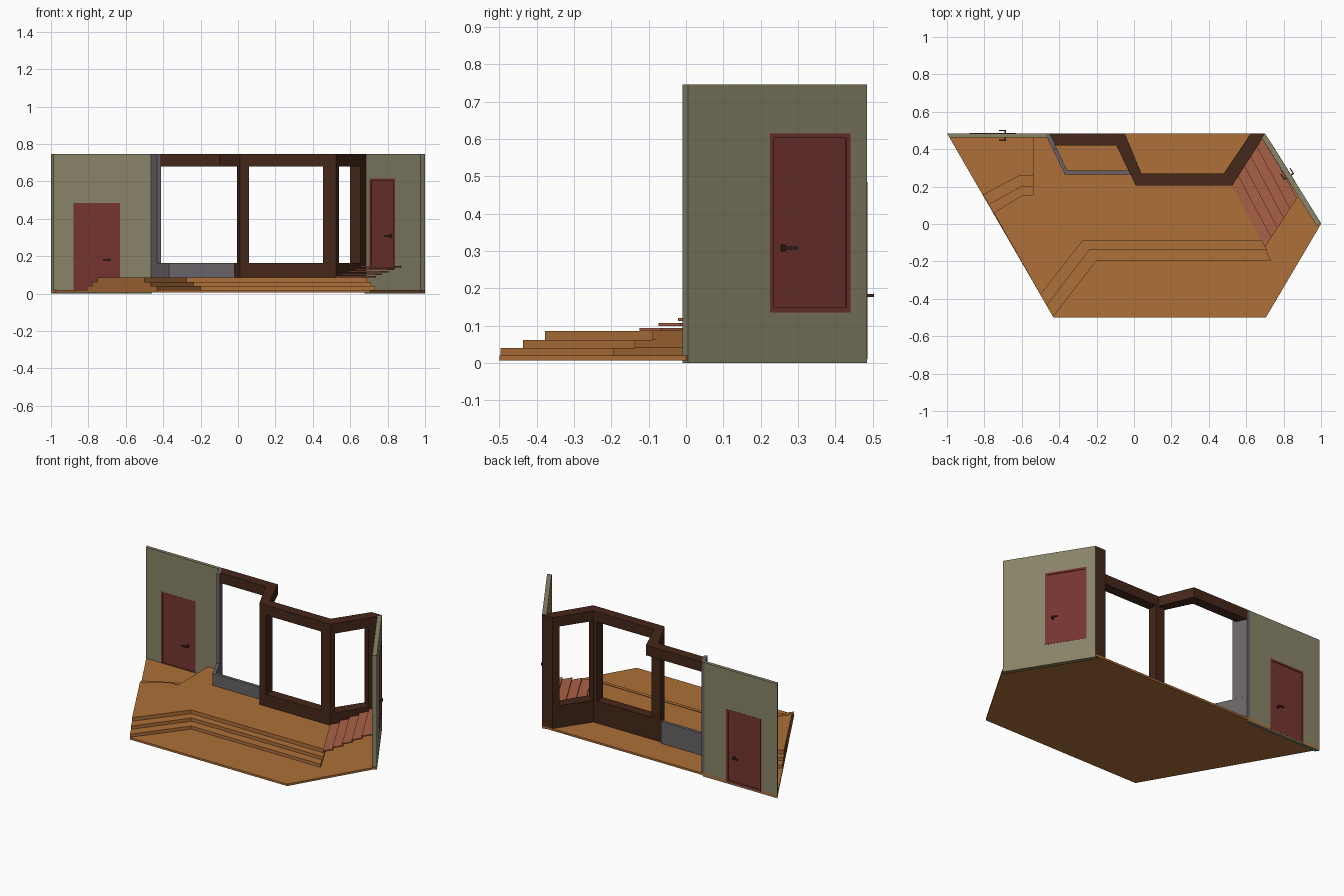
import bpy, bmesh
from mathutils import Vector

if "Cube" in bpy.data.objects:
    bpy.data.objects.remove(bpy.data.objects["Cube"])

COL = {
    "wood": (0.42, 0.16, 0.04, 1), "dark": (0.06, 0.02, 0.01, 1),
    "olive": (0.25, 0.23, 0.14, 1), "red": (0.18, 0.035, 0.03, 1),
    "brick": (0.40, 0.12, 0.06, 1), "grey": (0.14, 0.125, 0.135, 1),
    "handle": (0.05, 0.02, 0.015, 1),
}
MATS = {}
for k, c in COL.items():
    MATS[k] = bpy.data.materials.new(k)
    MATS[k].diffuse_color = c


def prism(name, layers, mat):
    """Object made of extruded outlines: layers = [(points, z0, z1), ...]"""
    bm = bmesh.new()
    for pts, z0, z1 in layers:
        lo = [bm.verts.new((x, y, z0)) for x, y in pts]
        hi = [bm.verts.new((x, y, z1)) for x, y in pts]
        bm.faces.new(lo)
        bm.faces.new(hi)
        n = len(pts)
        for i in range(n):
            j = (i + 1) % n
            bm.faces.new((lo[i], lo[j], hi[j], hi[i]))
    bmesh.ops.recalc_face_normals(bm, faces=bm.faces)
    me = bpy.data.meshes.new(name)
    bm.to_mesh(me)
    bm.free()
    me.materials.append(MATS[mat])
    ob = bpy.data.objects.new(name, me)
    bpy.context.collection.objects.link(ob)
    return ob


# base floor
prism("base_floor", [([(-1, .485), (.70, .485), (1, 0), (.705, -.5), (-.43, -.5)],
                      .007, .02)], "wood")

# raised platform: three stepped layers, front steps and steps down to the left door
back = [(.525, .205), (.01, .205), (-.02, .267), (-.37, .267), (-.465, .465), (-.54, .465)]
levels = [  # front-left, front corner, front-right, pit right y, pit corner x, pit left
    ((-.433, -.497), (-.20, -.195), (.733, -.195), .262, -.61, (-.807, .158)),
    ((-.467, -.437), (-.238, -.138), (.712, -.138), .20, -.605, (-.778, .104)),
    ((-.50, -.378), (-.275, -.09), (.69, -.09), .152, -.60, (-.750, .060)),
]
zs = [.02, .04, .061, .085]
for i, (a, b, c, py, px, d) in enumerate(levels):
    outline = [a, b, c] + back + [(-.54, py), (px, py), d]
    prism(f"platform_level_{i + 1}", [(outline, zs[i], zs[i + 1])], "wood")

# red treads rising to the right door
p, q, step = Vector((.523, .205)), Vector((.70, -.125)), Vector((.0335, .0515))
for i in range(5):
    quad = [p + step * i, q + step * i, q + step * (i + 1.12), p + step * (i + 1.0)]
    z = .093 + .0135 * i
    prism(f"tread_{i + 1}", [([tuple(v) for v in quad], z - .008, z)], "brick")

# dark window frame: top beam, low wall, posts
prism("top_beam", [([(-.455, .485), (-.05, .485), (.04, .27), (.48, .27), (.625, .485),
                     (.70, .485), (.682, .45), (.525, .205), (.01, .205), (-.095, .42),
                     (-.42, .42)], .68, .745)], "dark")
prism("low_wall", [([(-.02, .27), (.01, .205), (.525, .205), (.682, .45), (.70, .485),
                     (.625, .485), (.48, .27)], .02, .163)], "dark")
posts = {
    "left_post": [(.01, .205), (.06, .205), (.06, .27), (-.005, .27)],
    "corner_post": [(.455, .205), (.525, .205), (.54, .228), (.48, .27), (.455, .27)],
    "right_post": [(.60, .448), (.655, .41), (.682, .45), (.70, .485), (.625, .485)],
}
for name, pts in posts.items():
    prism(name, [(pts, .163, .68)], "dark")

# grey low wall and tall jamb on the left
prism("grey_low_wall", [([(-.475, .485), (-.37, .265), (-.015, .265), (-.02, .285),
                          (-.357, .285), (-.452, .485)], .02, .163)], "grey")
prism("grey_jamb", [([(-.475, .485), (-.432, .395), (-.412, .402), (-.452, .485)],
                     .163, .745)], "grey")


def wall_with_door(side, origin, along, length, t, skew, u0, u1, z0, z1, hu, hz):
    """Wall with an opening, framed door and a handle on both faces."""
    o, d = Vector(origin), Vector(along).normalized()
    n = Vector((d.y, -d.x))  # points into the room

    def quad(a, b, v0, v1, sk=0):
        uv = [(a, v0), (b, v0), (b, v1), (a + sk, v1)]
        return [tuple(o + d * u + n * v) for u, v in uv]

    wall = [(quad(0, u0, 0, t, skew), 0, .745), (quad(u1, length, 0, t), 0, .745),
            (quad(u0, u1, 0, t), z1, .745), (quad(u0, u1, 0, t), 0, z0)]
    prism(side + "_wall", wall, "olive")
    w, e = .013, .001
    frame = [(quad(u0, u0 + w, -e, t + e), z0, z1), (quad(u1 - w, u1, -e, t + e), z0, z1),
             (quad(u0 + w, u1 - w, -e, t + e), z1 - w, z1),
             (quad(u0 + w, u1 - w, -e, t + e), z0, z0 + w)]
    prism(side + "_door_frame", frame, "red")
    prism(side + "_door_panel", [(quad(u0 + w, u1 - w, .004, t - .004), z0 + w, z1 - w)], "red")
    parts = []
    for base, s in ((.004, -1), (t - .004, 1)):
        parts += [(quad(hu - .007, hu + .007, base, base + s * .005), hz - .009, hz + .009),
                  (quad(hu - .004, hu + .004, base + s * .005, base + s * .016), hz - .004, hz + .004),
                  (quad(hu - .034, hu + .004, base + s * .016, base + s * .022), hz - .004, hz + .004)]
    prism(side + "_door_handle", parts, "handle")


wall_with_door("left", (-1, .485), (1, 0), .54, .022, .013, .12, .37, .01, .485, .312, .18)
wall_with_door("right", (.70, .485), (.30, -.48), .566, .028, 0, .053, .307, .135, .615, .263, .308)

for m in bpy.data.materials:
    if m.users and not m.is_grease_pencil:
        m.use_nodes = True
        m.node_tree.nodes["Principled BSDF"].inputs["Base Color"].default_value = m.diffuse_color
